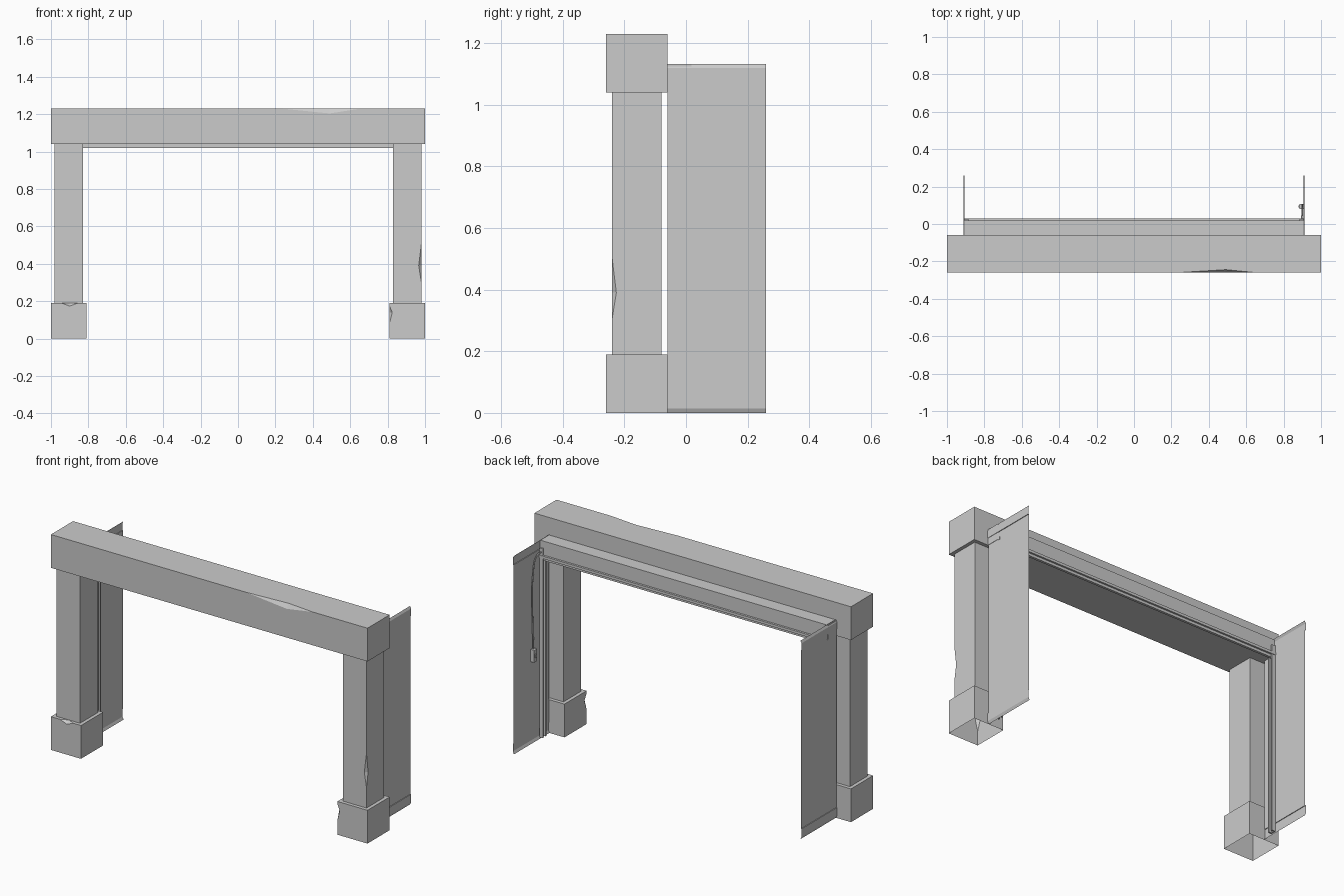
import bpy, bmesh
from mathutils import Vector

cube = bpy.data.objects.get("Cube")
if cube:
    bpy.data.objects.remove(cube, do_unlink=True)

grey = bpy.data.materials.new("plain_grey")
grey.use_nodes = True
grey.diffuse_color = (0.6, 0.6, 0.6, 1)
grey.node_tree.nodes["Principled BSDF"].inputs["Base Color"].default_value = (0.6, 0.6, 0.6, 1)


def finish(name, bm):
    mesh = bpy.data.meshes.new(name)
    bm.to_mesh(mesh)
    bm.free()
    mesh.materials.append(grey)
    obj = bpy.data.objects.new(name, mesh)
    bpy.context.collection.objects.link(obj)
    return obj


def box(name, xs, ys, zs):
    bm = bmesh.new()
    bmesh.ops.create_cube(bm, size=1)
    for v in bm.verts:
        v.co = [lo + (hi - lo) * (c + 0.5) for c, (lo, hi) in zip(v.co, (xs, ys, zs))]
    return finish(name, bm)


def side_box(name, side, xs, ys, zs):
    return box(name, sorted(side * x for x in xs), ys, zs)


def chip(obj, a, b, mid, d1, d2):
    """Knock a shallow two-faced chip out of the edge from a to b."""
    a, b, mid, d1, d2 = map(Vector, (a, b, mid, d1, d2))
    out = (d1 + d2) * -0.2
    reach = (d1 - d2) * 0.5
    bm = bmesh.new()
    for p in (a + out, b + out, mid + d1 + reach, mid + d2 - reach):
        bm.verts.new(p)
    bmesh.ops.convex_hull(bm, input=bm.verts[:])
    bmesh.ops.recalc_face_normals(bm, faces=bm.faces[:])
    cutter = finish("chip_cutter", bm)
    cutter.hide_render = True
    mod = obj.modifiers.new("chip", "BOOLEAN")
    mod.operation = "DIFFERENCE"
    mod.solver = "EXACT"
    mod.object = cutter
    bpy.context.view_layer.update()
    baked = bpy.data.meshes.new_from_object(
        obj.evaluated_get(bpy.context.evaluated_depsgraph_get()))
    obj.modifiers.clear()
    obj.data = baked
    bpy.data.objects.remove(cutter, do_unlink=True)


def open_bottom(obj):
    bm = bmesh.new()
    bm.from_mesh(obj.data)
    under = [f for f in bm.faces if f.normal.z < -0.9 and f.calc_center_median().z < 0.01]
    bmesh.ops.delete(bm, geom=under, context="FACES")
    bm.to_mesh(obj.data)
    bm.free()


def sheet(name, side, profile, y0, y1):
    """Extrude an open (x, z) profile along y."""
    bm = bmesh.new()
    rows = [[bm.verts.new((side * x, y, z)) for x, z in profile] for y in (y0, y1)]
    for i in range(len(profile) - 1):
        quad = [rows[0][i], rows[1][i], rows[1][i + 1], rows[0][i + 1]]
        bm.faces.new(quad if side > 0 else quad[::-1])
    return finish(name, bm)


# Lintel beam with a chipped top front edge
beam = box("lintel_beam", (-1, 1), (-0.26, -0.06), (1.04, 1.23))
chip(beam, (0.13, -0.26, 1.23), (0.72, -0.26, 1.23), (0.49, -0.26, 1.23),
     (0, 0.016, 0), (0, 0, -0.026))

# Posts, bases, wall returns and door rails on both sides
wall_profile = [(0.905, 0), (0.912, 0.015), (0.912, 0.06), (0.908, 0.06),
                (0.908, 1.08), (0.912, 1.08), (0.912, 1.12), (0.905, 1.133)]
posts, bases = {}, {}
for side, label in ((1, "left"), (-1, "right")):
    posts[side] = side_box(label + "_post", side, (0.83, 0.98), (-0.24, -0.08), (0.19, 1.04))
    bases[side] = side_box(label + "_base", side, (0.81, 1), (-0.26, -0.06), (0, 0.19))
    sheet(label + "_wall_return", side, wall_profile, -0.06, 0.26)
    side_box(label + "_rail_back", side, (0.885, 0.907), (0.02, 0.028), (0.01, 1.09))
    side_box(label + "_rail_front", side, (0.885, 0.907), (-0.005, 0.003), (0.01, 1.09))
    side_box(label + "_rail_web", side, (0.902, 0.907), (-0.005, 0.028), (0.01, 1.09))

# Chips in the left post and in both bases
chip(posts[1], (0.98, -0.24, 0.27), (0.98, -0.24, 0.55), (0.98, -0.24, 0.39),
     (-0.014, 0, 0), (0, 0.014, 0))
chip(bases[1], (0.81, -0.26, 0.06), (0.81, -0.26, 0.19), (0.81, -0.26, 0.14),
     (0.015, 0, 0), (0, 0.02, 0))
chip(bases[-1], (-0.96, -0.26, 0.19), (-0.84, -0.26, 0.19), (-0.9, -0.26, 0.19),
     (0, 0.02, 0), (0, 0, -0.016))
for base in bases.values():
    open_bottom(base)

# Door header behind the beam, with its lower rail
box("door_header", (-0.91, 0.91), (-0.06, 0.018), (1.04, 1.13))
box("header_back_lip", (-0.91, 0.91), (0.018, 0.03), (1.035, 1.05))
box("header_lower_rail", (-0.905, 0.905), (0.006, 0.02), (1.02, 1.04))

# Control box hanging from a cable on the left wall
box("control_box", (0.885, 0.907), (0.08, 0.106), (0.47, 0.54))
box("control_button", (0.88, 0.885), (0.087, 0.099), (0.495, 0.515))
curve = bpy.data.curves.new("control_cable", "CURVE")
curve.dimensions = "3D"
curve.bevel_depth = 0.004
curve.bevel_resolution = 1
curve.resolution_u = 4
path = [(0.895, 0.02, 1.07), (0.9, 0.06, 1.06), (0.9, 0.09, 1.0), (0.9, 0.093, 0.53)]
spline = curve.splines.new("BEZIER")
spline.bezier_points.add(len(path) - 1)
for point, co in zip(spline.bezier_points, path):
    point.co = co
    point.handle_left_type = point.handle_right_type = "AUTO"
curve.materials.append(grey)
bpy.context.collection.objects.link(bpy.data.objects.new("control_cable", curve))
